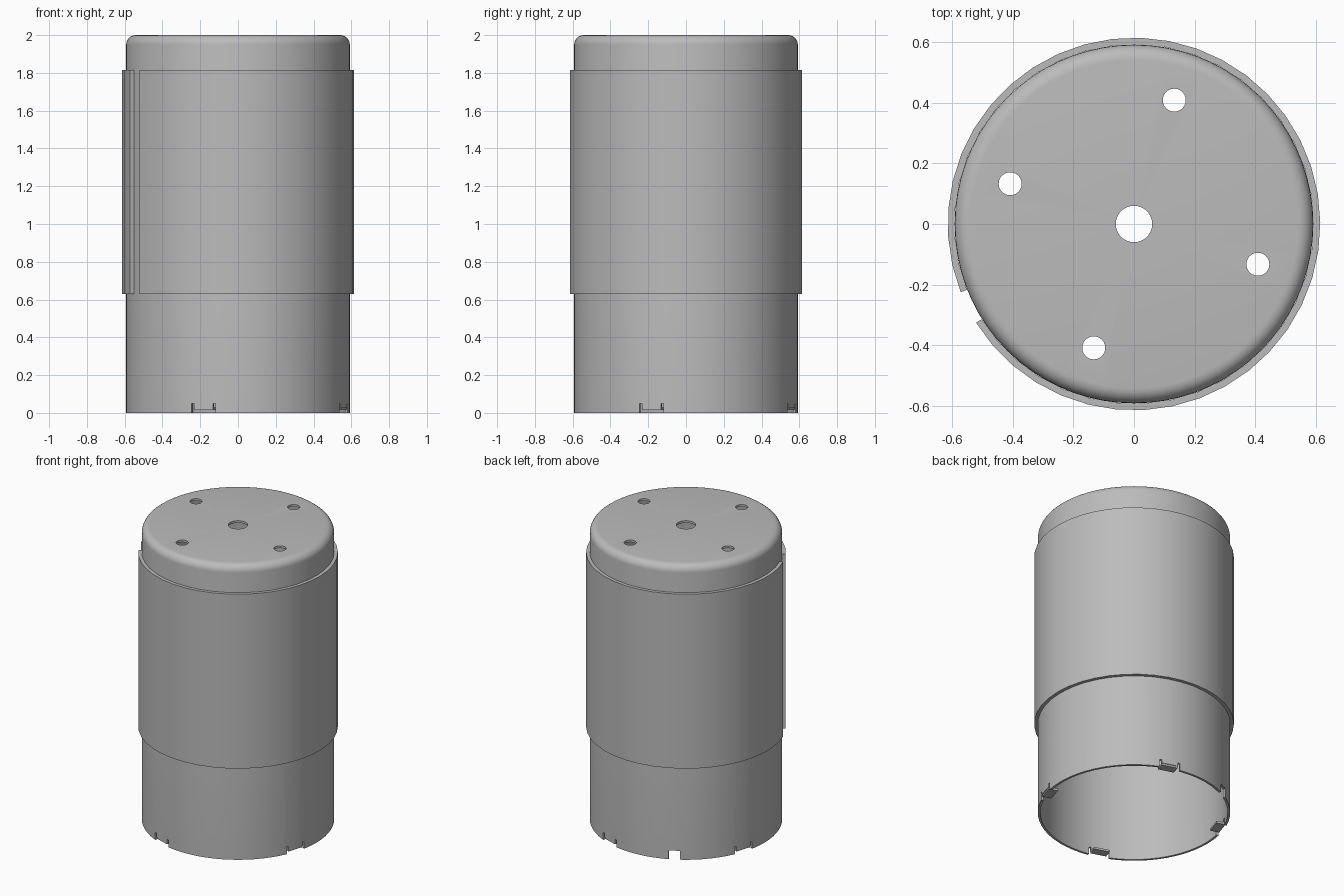
import bpy, bmesh
from math import sin, cos, pi, radians
from mathutils import Matrix, Vector

cube = bpy.data.objects.get("Cube")
if cube:
    bpy.data.objects.remove(cube)

grey = bpy.data.materials.new("metal grey")
grey.use_nodes = True
grey.diffuse_color = (0.5, 0.5, 0.5, 1)
grey.node_tree.nodes["Principled BSDF"].inputs["Base Color"].default_value = (0.5, 0.5, 0.5, 1)

R, WALL, HEIGHT, ROUND = 0.592, 0.015, 2.0, 0.05
QUARTERS = [radians(72 + 90 * i) for i in range(4)]


def finish(name, bm):
    bmesh.ops.recalc_face_normals(bm, faces=bm.faces)
    mesh = bpy.data.meshes.new(name)
    bm.to_mesh(mesh)
    bm.free()
    mesh.materials.append(grey)
    obj = bpy.data.objects.new(name, mesh)
    bpy.context.collection.objects.link(obj)
    return obj


def activate(obj):
    bpy.ops.object.select_all(action='DESELECT')
    obj.select_set(True)
    bpy.context.view_layer.objects.active = obj


def revolve(bm, profile, start, sweep, steps):
    """Spin a closed (radius, z) profile about the z axis."""
    verts = [bm.verts.new((r * cos(start), r * sin(start), z)) for r, z in profile]
    full = abs(sweep - 2 * pi) < 1e-6
    face = bm.faces.new(verts)
    if full:
        geom = list(face.edges) + verts
        bmesh.ops.delete(bm, geom=[face], context='FACES_ONLY')
    else:
        geom = [face]
        bmesh.ops.duplicate(bm, geom=geom)
    bmesh.ops.spin(bm, geom=geom, axis=(0, 0, 1), cent=(0, 0, 0),
                   angle=sweep, steps=steps, use_duplicate=False)
    bmesh.ops.remove_doubles(bm, verts=bm.verts, dist=1e-5)


def box(bm, angle, radius, side, z0, z1, depth, width):
    """Box facing outward at an angle, shifted sideways along the wall."""
    m = (Matrix.Rotation(angle, 4, 'Z')
         @ Matrix.Translation((radius, side, (z0 + z1) / 2))
         @ Matrix.Diagonal((depth, width, z1 - z0, 1)))
    bmesh.ops.create_cube(bm, size=1, matrix=m)


def arc(radius, top):
    return [(R - ROUND + radius * sin(t), top - ROUND + radius * cos(t))
            for t in [i * pi / 12 for i in range(7)]]


# Hollow can with a rounded top edge and a central hole
outer = [(0.06, HEIGHT)] + arc(ROUND, HEIGHT) + [(R, 0)]
inner = [(R - WALL, 0)] + arc(ROUND - WALL, HEIGHT)[::-1] + [(0.06, HEIGHT - WALL)]
bm = bmesh.new()
revolve(bm, outer + inner, 0, 2 * pi, 72)
can = finish("can_body", bm)

# Cutters: lid holes, tab notches with relief slits, and one square notch
cutters = []


def cutter(name, bm):
    obj = finish(name, bm)
    obj.hide_render = True
    cutters.append(obj)


bm = bmesh.new()
for a in QUARTERS:
    bmesh.ops.create_cone(bm, cap_ends=True, segments=24, radius1=0.038, radius2=0.038, depth=0.2,
                          matrix=Matrix.Translation((0.43 * cos(a), 0.43 * sin(a), HEIGHT)))
    box(bm, a, R, 0, -0.05, 0.026, 0.12, 0.128)
box(bm, radians(118), R, 0, -0.05, 0.06, 0.12, 0.07)
cutter("hole_cutter", bm)

bm = bmesh.new()
for a in QUARTERS:
    for s in (-1, 1):
        box(bm, a, R, s * 0.06, -0.06, 0.05, 0.13, 0.014)
cutter("slit_cutter", bm)

activate(can)
for c in cutters:
    mod = can.modifiers.new("cut", 'BOOLEAN')
    mod.operation = 'DIFFERENCE'
    mod.solver = 'EXACT'
    mod.object = c
    bpy.ops.object.modifier_apply(modifier=mod.name)
for c in cutters:
    bpy.data.objects.remove(c)

# Tabs bent inward at the bottom rim
bm = bmesh.new()
for a in QUARTERS:
    box(bm, a, R - 0.035, 0, 0.014, 0.028, 0.06, 0.104)
tabs = finish("bottom_tabs", bm)

# Split sleeve wrapped around the can
bm = bmesh.new()
revolve(bm, [(R + 0.001, 0.63), (0.615, 0.63), (0.615, 1.815), (R + 0.001, 1.815)],
        radians(212), radians(349.5), 40)
sleeve = finish("split_sleeve", bm)

for obj in (can, sleeve):
    activate(obj)
    bpy.ops.object.shade_smooth_by_angle(angle=radians(30))
